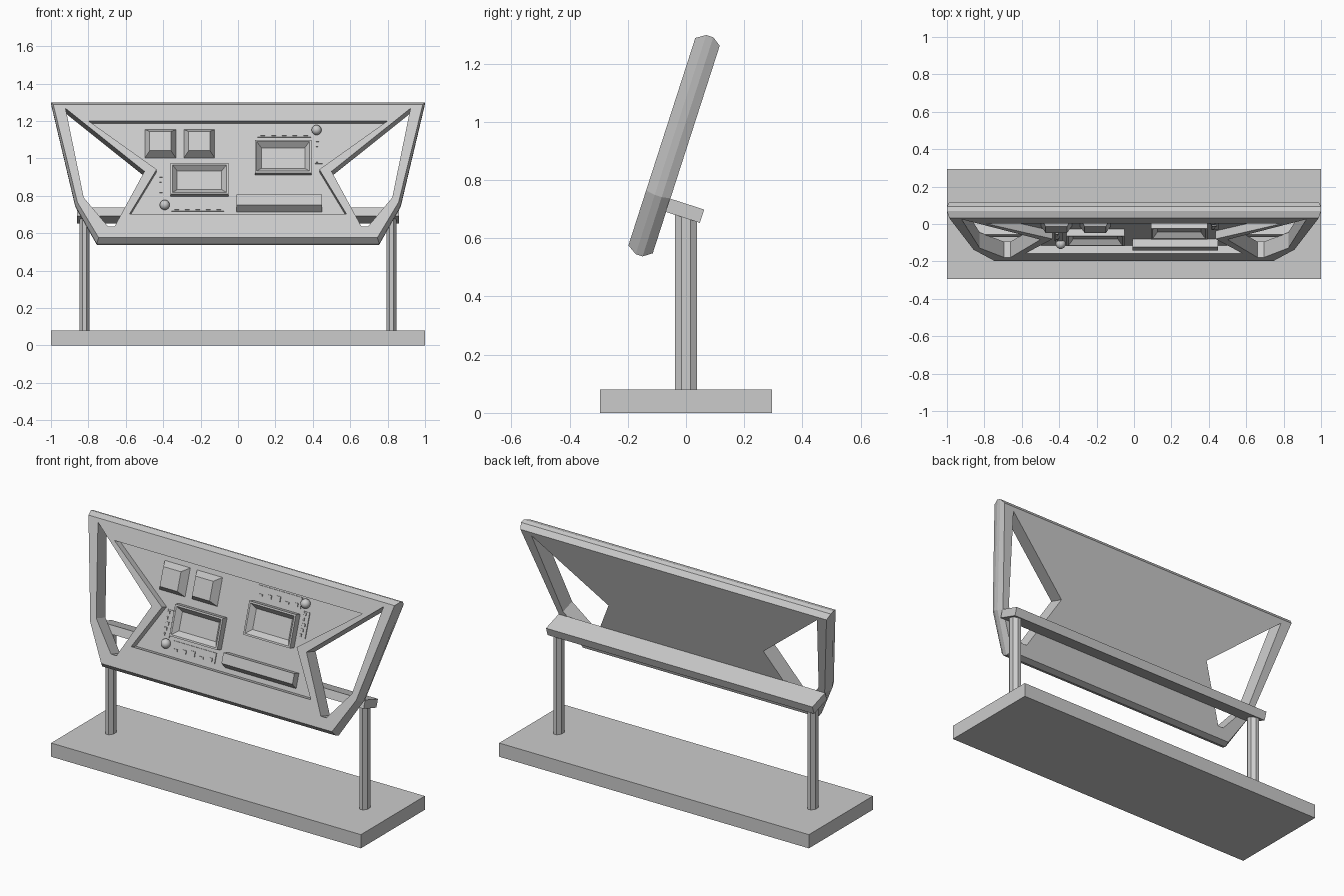
import bpy, math
from mathutils import Matrix

if "Cube" in bpy.data.objects:
    bpy.data.objects.remove(bpy.data.objects["Cube"])

# Panel frame: local x across, local y up the tilted face, local z out of it
TILT = Matrix.Rotation(math.pi / 2 - 0.312, 4, 'X')
FRONT, FLOOR, BACK = 0.365, 0.32, 0.277


def stack(name, rings, mat=TILT):
    """Solid lofted through rings of (height, [(x, y), ...])."""
    n = len(rings[0][1])
    verts = [(x, y, h) for h, pts in rings for x, y in pts]
    faces = [tuple(reversed(range(n))),
             tuple(range(len(verts) - n, len(verts)))]
    for r in range(len(rings) - 1):
        for i in range(n):
            j = (i + 1) % n
            faces.append((r*n + i, r*n + j, (r+1)*n + j, (r+1)*n + i))
    me = bpy.data.meshes.new(name)
    me.from_pydata(verts, [], faces)
    ob = bpy.data.objects.new(name, me)
    bpy.context.collection.objects.link(ob)
    ob.matrix_world = mat
    return ob


def rect(x0, x1, y0, y1, d=0.0):
    return [(x0+d, y0+d), (x1-d, y0+d), (x1-d, y1-d), (x0+d, y1-d)]


def box(name, x0, x1, y0, y1, z0, z1, mat=TILT):
    return stack(name, [(z0, rect(x0, x1, y0, y1)), (z1, rect(x0, x1, y0, y1))], mat)


def mirrored(half):
    """Closed counter-clockwise outline from its right half, bottom to top."""
    return half + [(-x, y) for x, y in reversed(half)]


# Base, posts and cross rail
box("base", -1, 1, -0.295, 0.295, 0, 0.08, Matrix())
for s, side in ((-1, "left"), (1, "right")):
    octo = [(s*0.82 + 0.0285*math.cos(a), 0.04*math.sin(a))
            for a in (math.pi/8 + k*math.pi/4 for k in range(8))]
    stack(side + "_post", [(0.08, octo), (0.69, octo)], Matrix())
box("cross_rail", -0.86, 0.86, 0.636, 0.684, 0.155, 0.279)

# Panel body with chamfered rim
outer = mirrored([(0.755, 0.466), (0.87, 0.68), (1.0, 1.257)])
inner = mirrored([(0.745, 0.487), (0.858, 0.685), (0.988, 1.236)])
panel = stack("panel", [(BACK, inner), (0.307, outer), (0.332, outer), (FRONT, inner)])

# Side windows and recess cut from the panel
window = [(0.695, 0.55), (0.825, 0.713), (0.922, 1.214), (0.5, 0.86), (0.66, 0.55)]
recess = mirrored([(0.58, 0.62), (0.435, 0.871), (0.80, 1.144)])
flipped = [(-x, y) for x, y in reversed(window)]
cutters = [stack("window_cutter", [(0.2, w), (0.45, w)]) for w in (window, flipped)]
cutters.append(stack("recess_cutter", [(FLOOR, recess), (0.45, recess)]))
bpy.context.view_layer.objects.active = panel
for c in cutters:
    c.hide_render = True
    m = panel.modifiers.new("cut", 'BOOLEAN')
    m.operation, m.solver, m.object = 'DIFFERENCE', 'EXACT', c
    bpy.ops.object.modifier_apply(modifier=m.name)
for c in cutters:
    bpy.data.objects.remove(c)

# Two tapered keys
for i, x in enumerate((-0.5, -0.292)):
    stack(f"key_{i+1}", [(FLOOR - 0.005, rect(x, x + 0.17, 0.948, 1.112)),
                         (FRONT, rect(x, x + 0.17, 0.948, 1.112, 0.028))])

# Framed screens with sunken centres
for i, r in enumerate(((-0.36, -0.052, 0.733, 0.908), (0.09, 0.392, 0.853, 1.038))):
    stack(f"screen_{i+1}", [(FLOOR - 0.005, rect(*r)), (FRONT - 0.004, rect(*r)),
                            (FRONT - 0.004, rect(*r, 0.01)),
                            (FLOOR + 0.012, rect(*r, 0.035))])

# Wedge bar at lower right
stack("wedge_bar", [(FLOOR - 0.005, rect(-0.008, 0.45, 0.643, 0.73)),
                    (FRONT, rect(-0.008, 0.45, 0.672, 0.73))])

# Indicator strips with small ticks, and round knobs
T = FLOOR + 0.006
strips = ((-0.355, -0.075, 0.65, 0.708), (-0.425, -0.382, 0.715, 0.862),
          (0.105, 0.39, 1.066, 1.128), (0.412, 0.452, 0.917, 1.06))
for i, (x0, x1, y0, y1) in enumerate(strips):
    box(f"strip_{i+1}", x0, x1, y0, y1, FLOOR - 0.005, T)
    for k in range(5):
        f = (k + 0.5) / 5
        if x1 - x0 > y1 - y0:
            x, h = x0 + f*(x1 - x0), 0.012 + 0.008*(k % 3)
            box(f"tick_{i+1}_{k+1}", x - 0.012, x + 0.012, y0 + 0.006, y0 + 0.006 + h,
                T - 0.002, T + 0.006)
        else:
            y, h = y0 + f*(y1 - y0), 0.01 + 0.006*(k % 3)
            box(f"tick_{i+1}_{k+1}", x0 + 0.006, x0 + 0.006 + h, y - 0.008, y + 0.008,
                T - 0.002, T + 0.006)
for i, (x, y) in enumerate(((-0.392, 0.682), (0.42, 1.103))):
    bpy.ops.mesh.primitive_uv_sphere_add(segments=16, ring_count=8, radius=0.027)
    ob = bpy.context.object
    ob.name = f"knob_{i+1}"
    ob.matrix_world = TILT @ Matrix.Translation((x, y, FLOOR + 0.012))
    bpy.ops.object.shade_smooth_by_angle()
